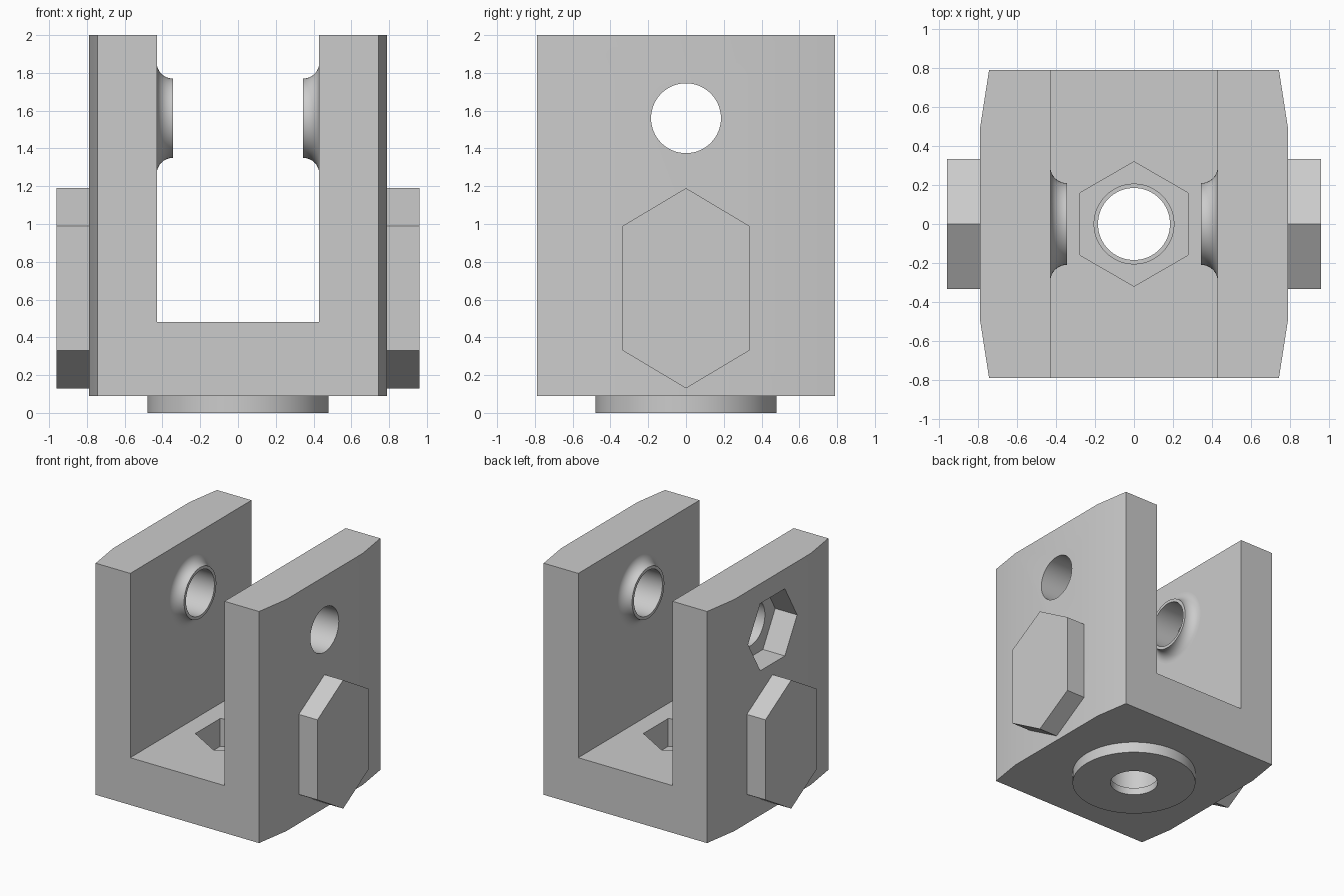
import bpy, bmesh, math
from mathutils import Vector

if "Cube" in bpy.data.objects:
    bpy.data.objects.remove(bpy.data.objects["Cube"])

grey = bpy.data.materials.new("light grey")
grey.use_nodes = True
COLOUR = (0.6, 0.6, 0.6, 1)
grey.diffuse_color = COLOUR
grey.node_tree.nodes["Principled BSDF"].inputs["Base Color"].default_value = COLOUR

SEGMENTS = 64
HOLE_Z, BORE = 1.56, 0.185
INNER, OUTER = 0.43, 0.79


def make_object(name, bm):
    bmesh.ops.recalc_face_normals(bm, faces=bm.faces)
    mesh = bpy.data.meshes.new(name)
    bm.to_mesh(mesh)
    bm.free()
    mesh.materials.append(grey)
    obj = bpy.data.objects.new(name, mesh)
    bpy.context.collection.objects.link(obj)
    return obj


def prism(name, outline, start, end, axis="z"):
    """Extrude an outline in (x, y) along z, or in (y, z) along x."""
    bm = bmesh.new()
    place = (lambda p, h: (p[0], p[1], h)) if axis == "z" else (lambda p, h: (h, p[0], p[1]))
    face = bm.faces.new([bm.verts.new(place(p, start)) for p in outline])
    side = bmesh.ops.extrude_face_region(bm, geom=[face])["geom"]
    shift = Vector(place((0, 0), end - start))
    bmesh.ops.translate(bm, vec=shift, verts=[v for v in side if isinstance(v, bmesh.types.BMVert)])
    return make_object(name, bm)


def ring(radius, count=SEGMENTS, centre=(0, 0), turn=0.0):
    angles = [turn + math.tau * i / count for i in range(count)]
    return [(centre[0] + radius * math.cos(a), centre[1] + radius * math.sin(a)) for a in angles]


def combine(target, tool, operation):
    mod = target.modifiers.new("cut", "BOOLEAN")
    mod.operation, mod.solver, mod.object = operation, "EXACT", tool
    bpy.context.view_layer.objects.active = target
    bpy.ops.object.modifier_apply(modifier=mod.name)
    bpy.data.objects.remove(tool)


def smooth(obj):
    bpy.ops.object.select_all(action="DESELECT")
    obj.select_set(True)
    bpy.context.view_layer.objects.active = obj
    bpy.ops.object.shade_smooth_by_angle(angle=math.radians(30))


# Fork body with tapered side faces
half = [(OUTER, -0.5), (OUTER, 0.5), (0.745, 0.79)]
half.insert(0, (0.745, -0.79))
body = prism("fork_body", half + [(-x, -y) for x, y in half], 0.09, 2)
slot = [(-INNER, -1), (INNER, -1), (INNER, 1), (-INNER, 1)]
combine(body, prism("slot", slot, 0.48, 2.2), "DIFFERENCE")

# Round foot under the base
combine(body, prism("foot", ring(0.48), 0, 0.2), "UNION")

# Base bore with a small shoulder and a hexagonal pocket
combine(body, prism("base_bore", ring(BORE), -0.1, 0.15), "DIFFERENCE")
combine(body, prism("base_counterbore", ring(0.205), 0.06, 0.35), "DIFFERENCE")
hexagon = ring(0.32, 6, turn=math.pi / 2)
combine(body, prism("base_pocket", hexagon, 0.25, 0.6), "DIFFERENCE")

# Cross bore through both arms, with a hexagonal pocket on one side
centre = (0, HOLE_Z)
combine(body, prism("cross_bore", ring(BORE, centre=centre), -1, 1, "x"), "DIFFERENCE")
combine(body, prism("arm_pocket", ring(0.32, 6, centre), -1, 0.2 - OUTER, "x"), "DIFFERENCE")
smooth(body)

# Flared collars around the bore on the inner faces of the arms
TIP, ROOT = 0.345, 0.295
fillet = INNER - TIP
arcs = [math.pi / 2 * i / 12 for i in range(13)]
profile = [(TIP + fillet * math.cos(t), ROOT - fillet * math.sin(t)) for t in arcs]
profile += [(TIP, BORE), (INNER, BORE)]

# Hexagonal side pads
pad = [(0, 0.13), (0.335, 0.33), (0.335, 0.99), (0, 1.19), (-0.335, 0.99), (-0.335, 0.33)]

for side, label in ((1, "left"), (-1, "right")):
    bm = bmesh.new()
    loops = [[bm.verts.new((side * x, y, z)) for y, z in ring(r, centre=centre)] for x, r in profile]
    for a, b in zip(loops, loops[1:]):
        for i in range(SEGMENTS):
            j = (i + 1) % SEGMENTS
            bm.faces.new((a[i], a[j], b[j], b[i]))
    smooth(make_object(label + "_collar", bm))
    prism(label + "_side_pad", pad, side * 0.76, side * 0.96, "x")
